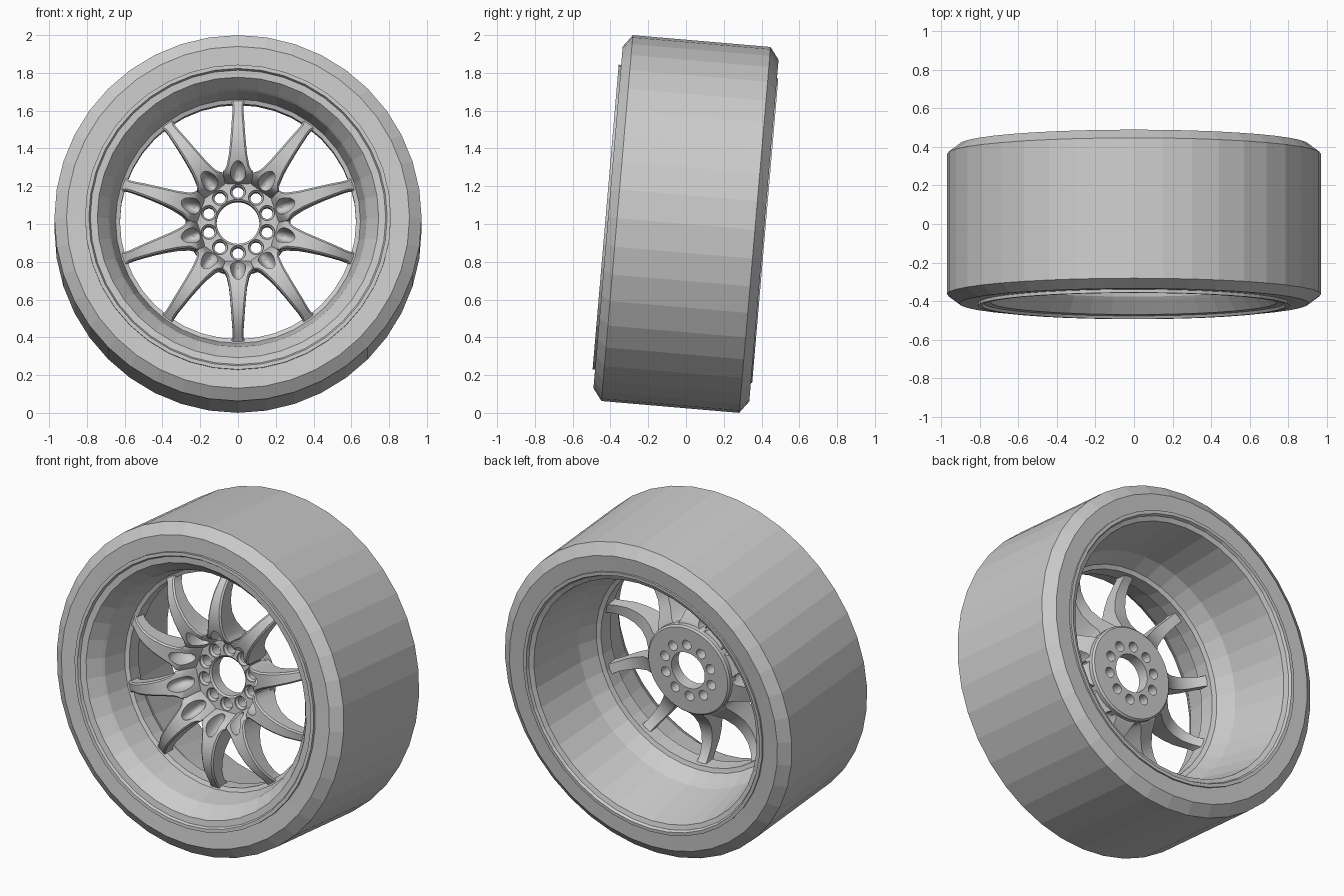
import bpy, bmesh, math
from mathutils import Matrix, Vector

if "Cube" in bpy.data.objects:
    bpy.data.objects.remove(bpy.data.objects["Cube"], do_unlink=True)

SPOKES = 10
TILT = Matrix.Translation((0, 0, 1)) @ Matrix.Rotation(math.radians(-4.9), 4, 'X')


def finish(bm, name):
    bmesh.ops.remove_doubles(bm, verts=bm.verts, dist=1e-5)
    bmesh.ops.recalc_face_normals(bm, faces=bm.faces)
    mesh = bpy.data.meshes.new(name)
    bm.to_mesh(mesh)
    bm.free()
    obj = bpy.data.objects.new(name, mesh)
    bpy.context.collection.objects.link(obj)
    return obj


def lathe(name, profile, segments):
    """Spin a closed (radius, depth) section around the axle (y)."""
    bm = bmesh.new()
    verts = [bm.verts.new((0, y, r)) for r, y in profile]
    edges = [bm.edges.new((verts[i - 1], verts[i])) for i in range(len(verts))]
    bmesh.ops.spin(bm, geom=verts + edges, cent=(0, 0, 0), axis=(0, 1, 0),
                   angle=math.tau, steps=segments, use_duplicate=False)
    return finish(bm, name)


def activate(obj):
    bpy.ops.object.select_all(action='DESELECT')
    obj.select_set(True)
    bpy.context.view_layer.objects.active = obj


def cut(obj, cutter):
    cutter.hide_render = True
    mod = obj.modifiers.new("cut", 'BOOLEAN')
    mod.operation, mod.solver, mod.object = 'DIFFERENCE', 'EXACT', cutter
    bpy.context.view_layer.update()
    activate(obj)
    bpy.ops.object.modifier_apply(modifier=mod.name)
    bpy.data.objects.remove(cutter, do_unlink=True)


def smooth(obj, degrees=35):
    activate(obj)
    bpy.ops.object.shade_smooth_by_angle(angle=math.radians(degrees))


# Faceted tyre with chamfered shoulders
tyre = lathe("tyre", [(.972, -.366), (.972, .366), (.908, .414), (.8, .41),
                      (.775, .36), (.775, -.36), (.8, -.41), (.908, -.414)], 40)
tyre.matrix_world = TILT

# Rim barrel: stepped dish in front, spoke seat, deep cone behind
rim = lathe("rim", [
    (.81, -.405), (.81, -.427), (.79, -.427), (.782, -.412), (.745, -.408),
    (.69, -.335), (.68, -.32), (.648, -.17), (.625, -.16),
    (.625, -.07), (.65, -.06), (.70, .04), (.74, .3), (.755, .395),
    (.782, .405), (.79, .421), (.81, .421), (.81, .40), (.785, .35),
    (.785, -.35)], 40)
rim.matrix_world = TILT

# Hub plate, drilled with a ring of countersunk bolt holes
hub = lathe("hub", [(.113, -.09), (.123, -.1), (.265, -.1), (.278, -.085),
                    (.278, -.03), (.268, -.02), (.113, -.02)], 60)
bm = bmesh.new()
for i in range(SPOKES):
    turn = Matrix.Rotation(math.tau * i / SPOKES, 4, 'Y') @ Matrix.Translation((0, 0, .162))
    rings = []
    for radius, y in [(.04, -.14), (.04, -.092), (.03, -.08), (.03, .02)]:
        rings.append([bm.verts.new(turn @ Vector((radius * math.cos(a), y, radius * math.sin(a))))
                      for a in [math.tau * k / 20 for k in range(20)]])
    for low, high in zip(rings, rings[1:]):
        for k in range(20):
            bm.faces.new((low[k - 1], low[k], high[k], high[k - 1]))
    bm.faces.new(rings[0])
    bm.faces.new(rings[-1])
cut(hub, finish(bm, "bolt_hole_cutter"))
smooth(hub)
hub.matrix_world = TILT

# One arched spoke: (radius, half width, front depth, back depth)
stations = [(.205, .0666, -.1, -.05), (.225, .0731, -.16, -.05),
            (.243, .079, -.21, -.05), (.26, .08, -.226, -.05),
            (.272, .069, -.234, -.052), (.29, .06, -.243, -.06),
            (.35, .048, -.262, -.115), (.41, .042, -.268, -.15),
            (.47, .037, -.262, -.162), (.53, .033, -.243, -.156),
            (.585, .029, -.208, -.13), (.615, .029, -.185, -.105),
            (.64, .038, -.165, -.08)]
bm = bmesh.new()
rings = []
for r, w, front, back in stations:
    b = min(.009, (back - front) / 4)
    section = [(-w, back), (-w, front + b), (-w + b, front),
               (w - b, front), (w, front + b), (w, back)]
    rings.append([bm.verts.new((x, y, r)) for x, y in section])
for low, high in zip(rings, rings[1:]):
    for k in range(len(low)):
        bm.faces.new((low[k - 1], low[k], high[k], high[k - 1]))
bm.faces.new(rings[0])
bm.faces.new(rings[-1])
spoke = finish(bm, "spoke_1")

# Rounded scoop in the spoke root above each bolt
bm = bmesh.new()
bmesh.ops.create_uvsphere(bm, u_segments=24, v_segments=16, radius=1,
                          matrix=Matrix.Translation((0, -.215, .245))
                          @ Matrix.Diagonal((.04, .1, .075, 1)))
cut(spoke, finish(bm, "scoop_cutter"))
smooth(spoke)

# Ring of spokes sharing one mesh
for i in range(SPOKES):
    part = spoke if i == 0 else spoke.copy()
    if i:
        part.name = f"spoke_{i + 1}"
        bpy.context.collection.objects.link(part)
    part.matrix_world = TILT @ Matrix.Rotation(math.tau * i / SPOKES, 4, 'Y')
